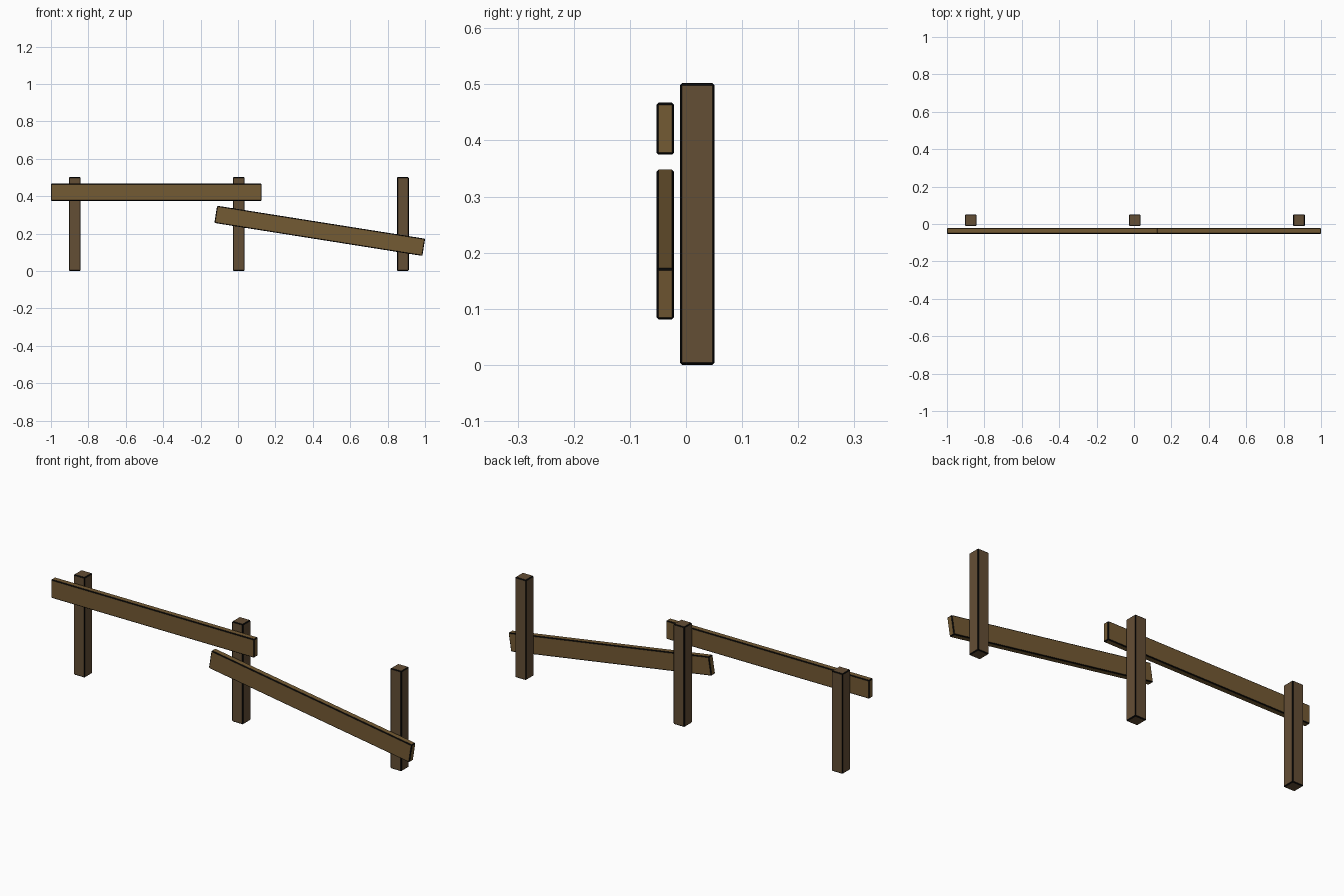
import bpy, math

if "Cube" in bpy.data.objects:
    bpy.data.objects.remove(bpy.data.objects["Cube"])


def material(name, color):
    m = bpy.data.materials.new(name)
    m.diffuse_color = (*color, 1)
    m.use_nodes = True
    m.node_tree.nodes["Principled BSDF"].inputs["Base Color"].default_value = m.diffuse_color
    return m


post_wood = material("dark post wood", (0.127, 0.077, 0.036))
rail_wood = material("brown rail wood", (0.175, 0.103, 0.034))
edge_black = material("black edging", (0.002, 0.002, 0.002))


def box(name, center, size, mat, tilt=0):
    bpy.ops.mesh.primitive_cube_add(size=1, location=center, rotation=(0, math.radians(tilt), 0))
    ob = bpy.context.object
    ob.name = name
    ob.scale = size
    bpy.ops.object.transform_apply(location=False, rotation=False, scale=True)
    ob.data.materials.append(mat)
    ob.data.materials.append(edge_black)
    # narrow black chamfer along every edge
    bevel = ob.modifiers.new("black_edges", 'BEVEL')
    bevel.width = 0.004
    bevel.segments = 1
    bevel.material = 1
    return ob


# three upright posts
for side, x in (("left", -0.873), ("middle", 0.004), ("right", 0.882)):
    box(side + "_post", (x, 0.02, 0.251), (0.062, 0.062, 0.502), post_wood)

# level upper rail and the fallen rail, both in front of the posts
rail_size = (1.126, 0.032, 0.093)
box("upper_rail", (-0.437, -0.037, 0.421), rail_size, rail_wood)
box("fallen_rail", (0.437, -0.037, 0.2145), rail_size, rail_wood, tilt=9)
